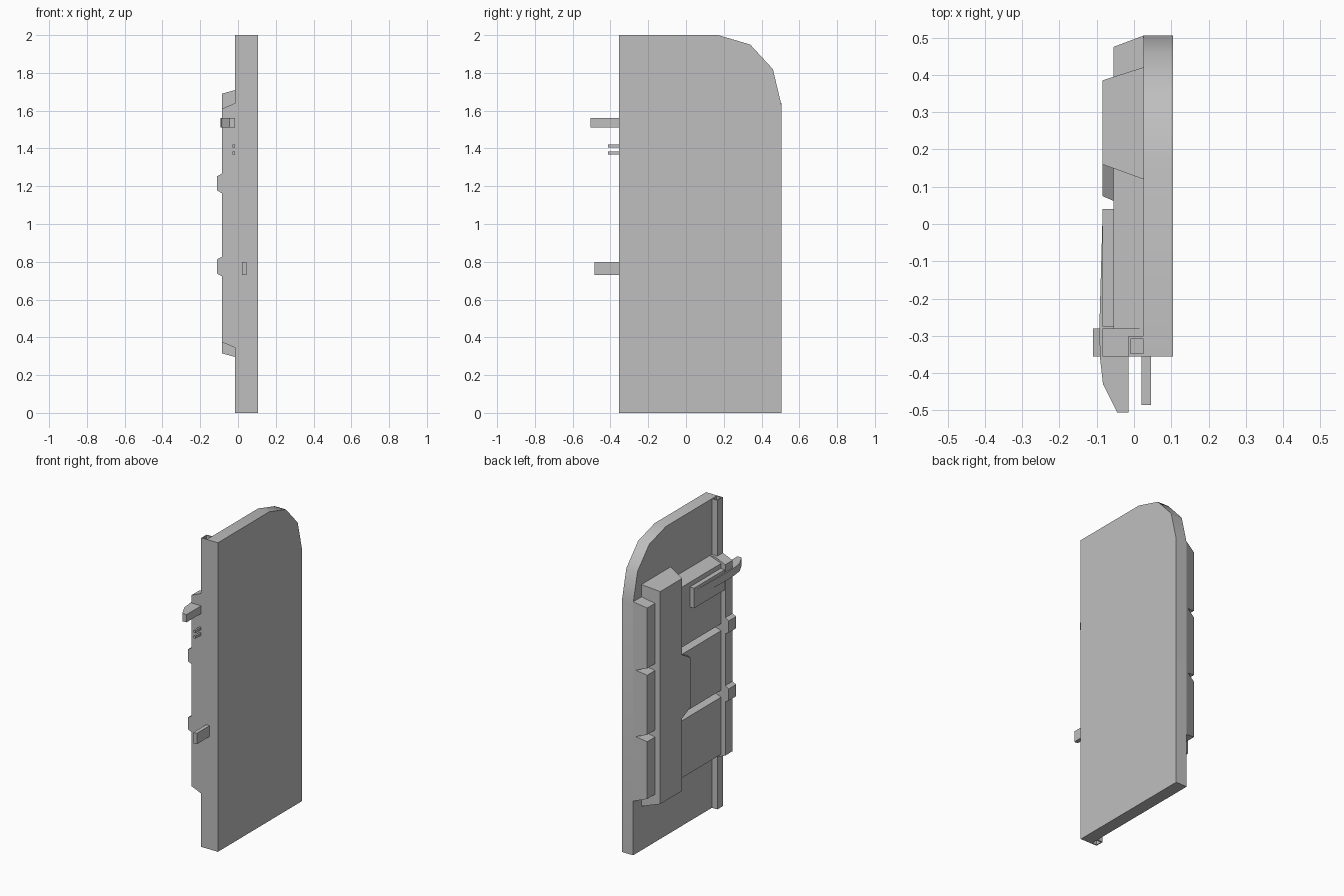
import bpy, bmesh, math

if "Cube" in bpy.data.objects:
    bpy.data.objects.remove(bpy.data.objects["Cube"], do_unlink=True)

grey = bpy.data.materials.new("plain_grey")
grey.use_nodes = True
grey.diffuse_color = (0.52, 0.52, 0.52, 1)
grey.node_tree.nodes["Principled BSDF"].inputs["Base Color"].default_value = grey.diffuse_color


def loft(name, ring_a, ring_b):
    """Closed solid between two matching rings of points."""
    bm = bmesh.new()
    a = [bm.verts.new(p) for p in ring_a]
    b = [bm.verts.new(p) for p in ring_b]
    bm.faces.new(a)
    bm.faces.new(b)
    n = len(a)
    for i in range(n):
        j = (i + 1) % n
        bm.faces.new((a[i], a[j], b[j], b[i]))
    bmesh.ops.recalc_face_normals(bm, faces=bm.faces)
    mesh = bpy.data.meshes.new(name)
    bm.to_mesh(mesh)
    bm.free()
    mesh.materials.append(grey)
    obj = bpy.data.objects.new(name, mesh)
    bpy.context.collection.objects.link(obj)
    return obj


def rect(x, y, z):
    return [(x, y[0], z[0]), (x, y[1], z[0]), (x, y[1], z[1]), (x, y[0], z[1])]


def raised(name, x, base_y, base_z, top_x, top_y, top_z):
    """Block with a base rectangle and a smaller outer rectangle."""
    return loft(name, rect(x, base_y, base_z), rect(top_x, top_y, top_z))


def box(name, x, y, z):
    return loft(name, rect(x[0], y, z), rect(x[1], y, z))


FRONT = -0.355

# Door leaf with a rounded upper rear corner
outline = [(FRONT, 0), (0.505, 0), (0.505, 1.63), (0.46, 1.82),
           (0.34, 1.95), (0.17, 2), (FRONT, 2)]
leaf = loft("door_leaf", [(0.025, y, z) for y, z in outline],
            [(0.105, y, z) for y, z in outline])
bpy.context.view_layer.objects.active = leaf
leaf.select_set(True)
bpy.ops.object.shade_smooth_by_angle(angle=math.radians(35))
leaf.select_set(False)

# Open channel along the front edge
box("channel_front_wall", (-0.015, 0.025), (FRONT, -0.347), (0, 2))
box("channel_side_wall", (-0.015, -0.009), (FRONT, -0.3), (0, 2))
box("channel_inner_wall", (-0.015, 0.025), (-0.308, -0.3), (0, 2))

# Thick middle part of the front edge
raised("front_edge_block", -0.015, (FRONT, -0.28), (0.345, 1.64),
       -0.085, (FRONT, -0.28), (0.375, 1.61))
box("front_edge_block_back", (-0.015, 0.025), (FRONT, -0.28), (0.345, 1.64))

# Three raised panels
for label, low, high in (("lower", 0.375, 0.745), ("middle", 0.79, 1.175), ("upper", 1.22, 1.61)):
    raised(label + "_panel", 0.025, (-0.35, 0.505), (low - 0.025, high + 0.03),
           -0.055, (-0.32, 0.475), (low, high))

# Tall housing and the tapered block beside it
raised("tall_housing", 0.025, (0.12, 0.42), (0.285, 1.72),
       -0.085, (0.16, 0.385), (0.315, 1.69))


def side_block(x, y):
    return [(x, 0.17, 0.78), (x, y, 0.825), (x, y, 1.145), (x, 0.17, 1.2)]


loft("side_block", side_block(-0.05, 0.06), side_block(-0.085, 0.075))

# Hinge lugs on the front edge
for label, z in (("lower", 0.775), ("upper", 1.215)):
    raised(label + "_lug", -0.08, (FRONT, -0.28), (z - 0.055, z + 0.055),
           -0.11, (FRONT, -0.28), (z - 0.038, z + 0.038))

# Handle plate and curved lever
box("handle_plate", (-0.085, -0.05), (-0.275, 0.04), (1.45, 1.58))
lever = [(-0.08, 0), (-0.085, 0), (-0.093, -0.28), (-0.091, -0.36),
         (-0.083, -0.43), (-0.045, -0.505), (-0.015, -0.505), (-0.015, -0.28)]
loft("handle_lever", [(x, y, 1.51) for x, y in lever],
     [(x, y, 1.56) for x, y in lever])

# Catch and pins sticking out of the front edge
box("catch", (0.02, 0.045), (-0.485, -0.34), (0.73, 0.8))
for label, z in (("lower", 1.377), ("upper", 1.413)):
    box(label + "_pin", (-0.028, -0.016), (-0.413, -0.34), (z - 0.008, z + 0.008))
